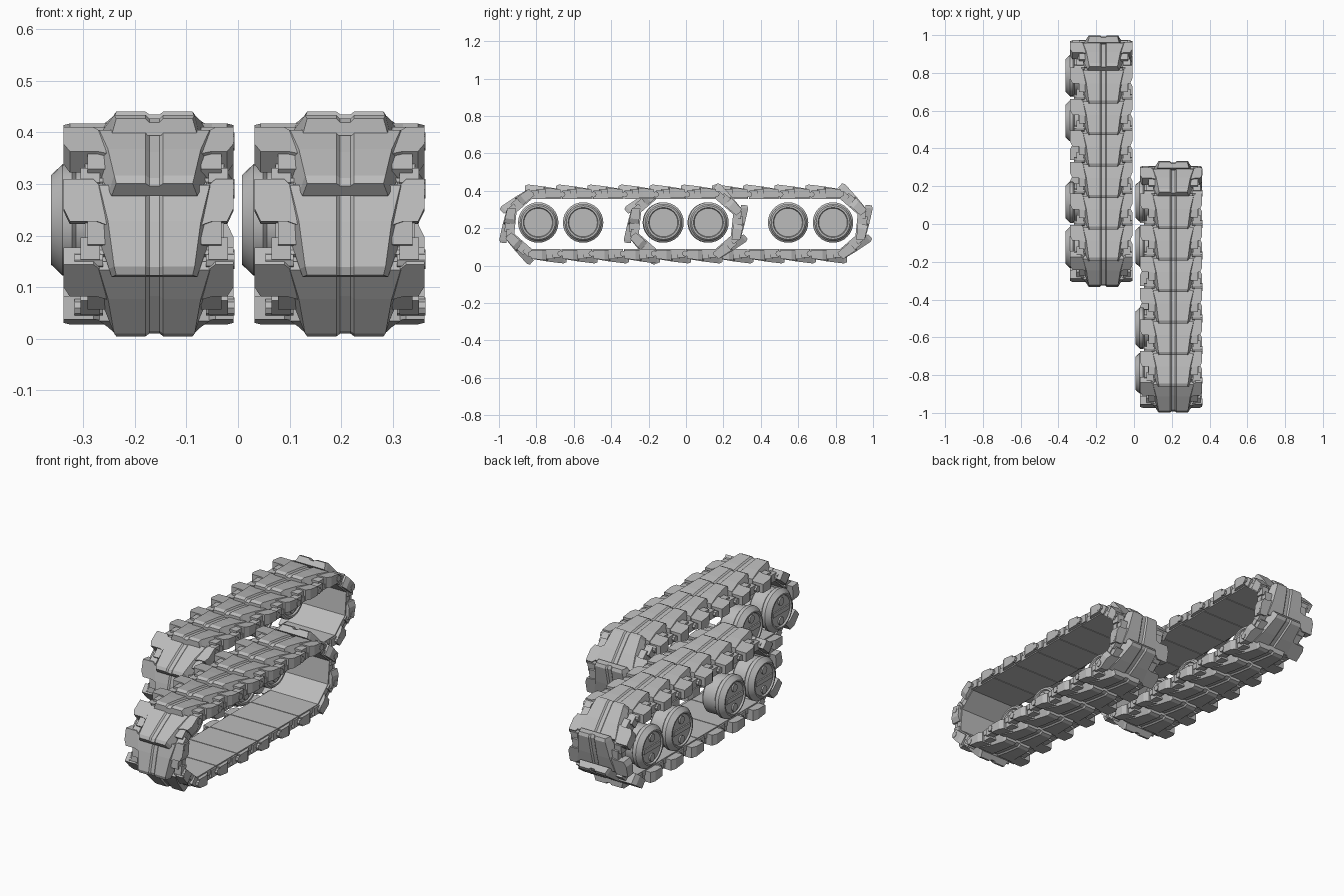
import bpy, bmesh, math
from mathutils import Matrix, Vector

if "Cube" in bpy.data.objects:
    bpy.data.objects.remove(bpy.data.objects["Cube"])

steel = bpy.data.materials.new("plain_grey")
steel.use_nodes = True
GREY = (0.5, 0.5, 0.5, 1)
steel.diffuse_color = GREY
steel.node_tree.nodes["Principled BSDF"].inputs["Base Color"].default_value = GREY


def loft(bm, start, end):
    """Closed solid between two matching loops of points."""
    a = [bm.verts.new(p) for p in start]
    b = [bm.verts.new(p) for p in end]
    n = len(a)
    for i in range(n):
        j = (i + 1) % n
        bm.faces.new((a[i], a[j], b[j], b[i]))
    bm.faces.new(a[::-1])
    bm.faces.new(b)


def box(bm, x0, x1, y0, y1, z0, z1):
    ring = [(x0, y0), (x1, y0), (x1, y1), (x0, y1)]
    loft(bm, [(x, y, z0) for x, y in ring], [(x, y, z1) for x, y in ring])


def rod(bm, radius, x0, x1, y, z, sides=12):
    ring = [(y + radius * math.cos(math.tau * i / sides),
             z + radius * math.sin(math.tau * i / sides)) for i in range(sides)]
    loft(bm, [(x0, *p) for p in ring], [(x1, *p) for p in ring])


def finish(bm, name):
    bmesh.ops.recalc_face_normals(bm, faces=bm.faces)
    mesh = bpy.data.meshes.new(name)
    bm.to_mesh(mesh)
    bm.free()
    mesh.materials.append(steel)
    return mesh


def place(mesh, name, matrix):
    ob = bpy.data.objects.new(name, mesh)
    bpy.context.collection.objects.link(ob)
    ob.matrix_world = matrix
    return ob


def link_mesh():
    """Track link: x across, -y along the travel, z outward, pin line at z = 0."""
    bm = bmesh.new()
    # inner plate
    box(bm, -0.135, 0.135, -0.08, 0.083, -0.024, 0.004)
    # side wings, each with a stepped leading lip
    for side, reach in ((-1, 0.176), (1, 0.153)):
        outline = [(0.07, -0.02), (0.112, -0.005), (reach - 0.012, -0.005), (reach, 0.02),
                   (reach, 0.078), (0.118, 0.078), (0.1, 0.06), (0.07, 0.06)]
        loft(bm, [(side * x, y, -0.018) for x, y in outline],
             [(side * x, y, 0.036 - 0.12 * y) for x, y in outline])
        lip = [(0.08, -0.035), (0.125, -0.02), (0.125, 0.0), (0.08, 0.0)]
        loft(bm, [(side * x, y, -0.01) for x, y in lip],
             [(side * x, y, 0.026) for x, y in lip])
        # pin lug, bolt head and rear hinge knuckle
        xs = sorted((side * 0.105, side * 0.143))
        box(bm, *xs, -0.078, -0.035, -0.02, 0.02)
        rod(bm, 0.016, side * 0.1, side * 0.155, -0.078, 0, 8)
        xs = sorted((side * 0.09, side * 0.13))
        box(bm, *xs, -0.05, 0.0, -0.02, 0.03)

    # tapered central tongue with a shallow centre groove
    def section(y, foot, crown, low, high):
        half = [(foot, low), (crown, high), (0.017, high), (0.01, high - 0.007)]
        return [(-x, y, z) for x, z in half] + [(x, y, z) for x, z in half[::-1]]
    stations = [section(0.066, 0.125, 0.107, 0.0, 0.03),
                section(-0.005, 0.118, 0.09, 0.0, 0.042),
                section(-0.095, 0.088, 0.078, 0.012, 0.053),
                section(-0.111, 0.083, 0.074, 0.014, 0.046)]
    for a, b in zip(stations, stations[1:]):
        loft(bm, a, b)
    return finish(bm, "track_link")


def wheel_mesh():
    """Road wheel: axle along x, outer hub face toward -x."""
    bm = bmesh.new()
    profile = [(0, -0.192), (0.076, -0.192), (0.08, -0.2), (0.087, -0.2), (0.108, -0.178),
               (0.108, -0.16), (0.099, -0.152), (0.099, -0.085), (0.09, -0.075),
               (0.08, -0.075), (0.076, -0.082), (0, -0.082)]
    verts = [bm.verts.new((x, r, 0)) for r, x in profile]
    edges = [bm.edges.new(pair) for pair in zip(verts, verts[1:])]
    bmesh.ops.spin(bm, geom=verts + edges, cent=(0, 0, 0), axis=(1, 0, 0),
                   angle=math.tau, steps=32, use_duplicate=False)
    bmesh.ops.remove_doubles(bm, verts=bm.verts, dist=0.0005)
    # bar and two bolt heads on both faces
    for x0, x1 in ((-0.199, -0.19), (-0.084, -0.075)):
        box(bm, x0, x1, -0.067, 0.067, -0.011, 0.011)
        for z in (-0.05, 0.05):
            rod(bm, 0.02, x0, x1, 0, z, 16)
    return finish(bm, "road_wheel")


link, wheel = link_mesh(), wheel_mesh()

# pin loop: half of it, then the same half turned about the loop centre
MID = 0.2225
half = [(0.5 - i / 6, 0.158) for i in range(7)] + [(-0.596, 0.075), (-0.61, -0.062)]
pins = half + [(-y, -z) for y, z in half]

wheels = []
for track, cx, cy in (("right", -0.162, 0.333), ("left", 0.208, -0.333)):
    centre = Vector((cx, cy, MID))
    for i, p in enumerate(pins):
        q = pins[(i + 1) % len(pins)]
        d = Vector((0, q[0] - p[0], q[1] - p[1])).normalized()
        out = Vector((0, d.z, -d.y))
        m = Matrix((Vector((1, 0, 0)), -d, out)).transposed().to_4x4()
        m.translation = centre + Vector((0, (p[0] + q[0]) / 2, (p[1] + q[1]) / 2))
        place(link, f"{track}_track_link_{i + 1}", m)
    for i, y in enumerate((-0.457, -0.217, 0.213, 0.453)):
        spot = centre + Vector((0, y, 0.008))
        wheels.append(place(wheel, f"{track}_road_wheel_{i + 1}", Matrix.Translation(spot)))

# smooth rims with sharp edges kept
bpy.ops.object.select_all(action='DESELECT')
wheels[0].select_set(True)
bpy.context.view_layer.objects.active = wheels[0]
bpy.ops.object.shade_smooth_by_angle(angle=math.radians(30))
